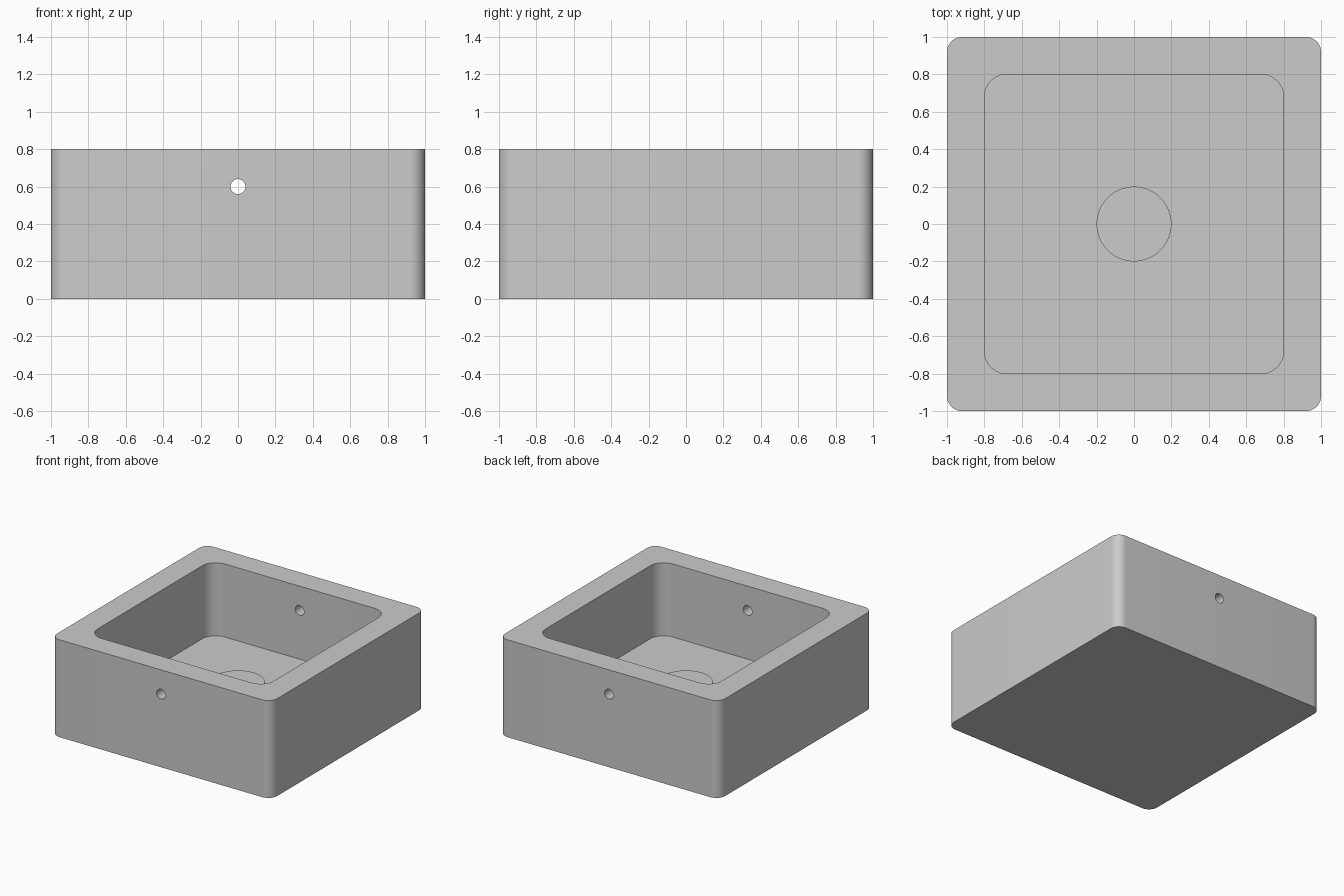
import bpy
import bmesh
from math import pi, cos, sin

default = bpy.data.objects.get("Cube")
if default:
    bpy.data.objects.remove(default, do_unlink=True)

# One plain grey
grey = bpy.data.materials.new("plain grey")
grey.use_nodes = True
colour = (0.6, 0.6, 0.6, 1)
grey.diffuse_color = colour
grey.node_tree.nodes["Principled BSDF"].inputs["Base Color"].default_value = colour


def rounded_square(half, radius, steps=12):
    """Outline of a square with rounded corners."""
    points = []
    for quarter, (sx, sy) in enumerate([(1, 1), (-1, 1), (-1, -1), (1, -1)]):
        for i in range(steps + 1):
            a = (quarter + i / steps) * pi / 2
            points.append((sx * (half - radius) + radius * cos(a),
                           sy * (half - radius) + radius * sin(a)))
    return points


def prism(name, outline, bottom, top):
    """Extrude an outline between two heights."""
    bm = bmesh.new()
    face = bm.faces.new([bm.verts.new((x, y, bottom)) for x, y in outline])
    result = bmesh.ops.extrude_face_region(bm, geom=[face], use_keep_orig=True)
    for item in result["geom"]:
        if isinstance(item, bmesh.types.BMVert):
            item.co.z = top
    bmesh.ops.recalc_face_normals(bm, faces=bm.faces)
    mesh = bpy.data.meshes.new(name)
    bm.to_mesh(mesh)
    bm.free()
    mesh.materials.append(grey)
    obj = bpy.data.objects.new(name, mesh)
    bpy.context.collection.objects.link(obj)
    return obj


def activate(obj):
    bpy.ops.object.select_all(action="DESELECT")
    obj.select_set(True)
    bpy.context.view_layer.objects.active = obj


def cut(target, cutter):
    """Subtract a cutter, then discard it."""
    cutter.hide_render = True
    mod = target.modifiers.new("cut", "BOOLEAN")
    mod.operation = "DIFFERENCE"
    mod.solver = "EXACT"
    mod.object = cutter
    activate(target)
    bpy.ops.object.modifier_apply(modifier=mod.name)
    bpy.data.objects.remove(cutter, do_unlink=True)


HEIGHT, FLOOR = 0.8, 0.2

# Open box: rounded block with a rounded cavity
box = prism("open_box", rounded_square(1, 0.08), 0, HEIGHT)
cut(box, prism("cavity_cutter", rounded_square(0.8, 0.12), FLOOR, HEIGHT + 0.2))

# Round hole through the front and back walls
bpy.ops.mesh.primitive_cylinder_add(vertices=48, radius=0.04, depth=3,
                                    location=(0, 0, 0.6), rotation=(pi / 2, 0, 0))
drill = bpy.context.object
drill.name = "wall_hole_cutter"
drill.data.materials.append(grey)
cut(box, drill)

# Raised round boss on the floor
circle = [(0.2 * cos(i * pi / 36), 0.2 * sin(i * pi / 36)) for i in range(72)]
boss = prism("floor_boss", circle, FLOOR, 0.32)

for part in (box, boss):
    activate(part)
    bpy.ops.object.shade_smooth_by_angle(angle=pi / 6)
